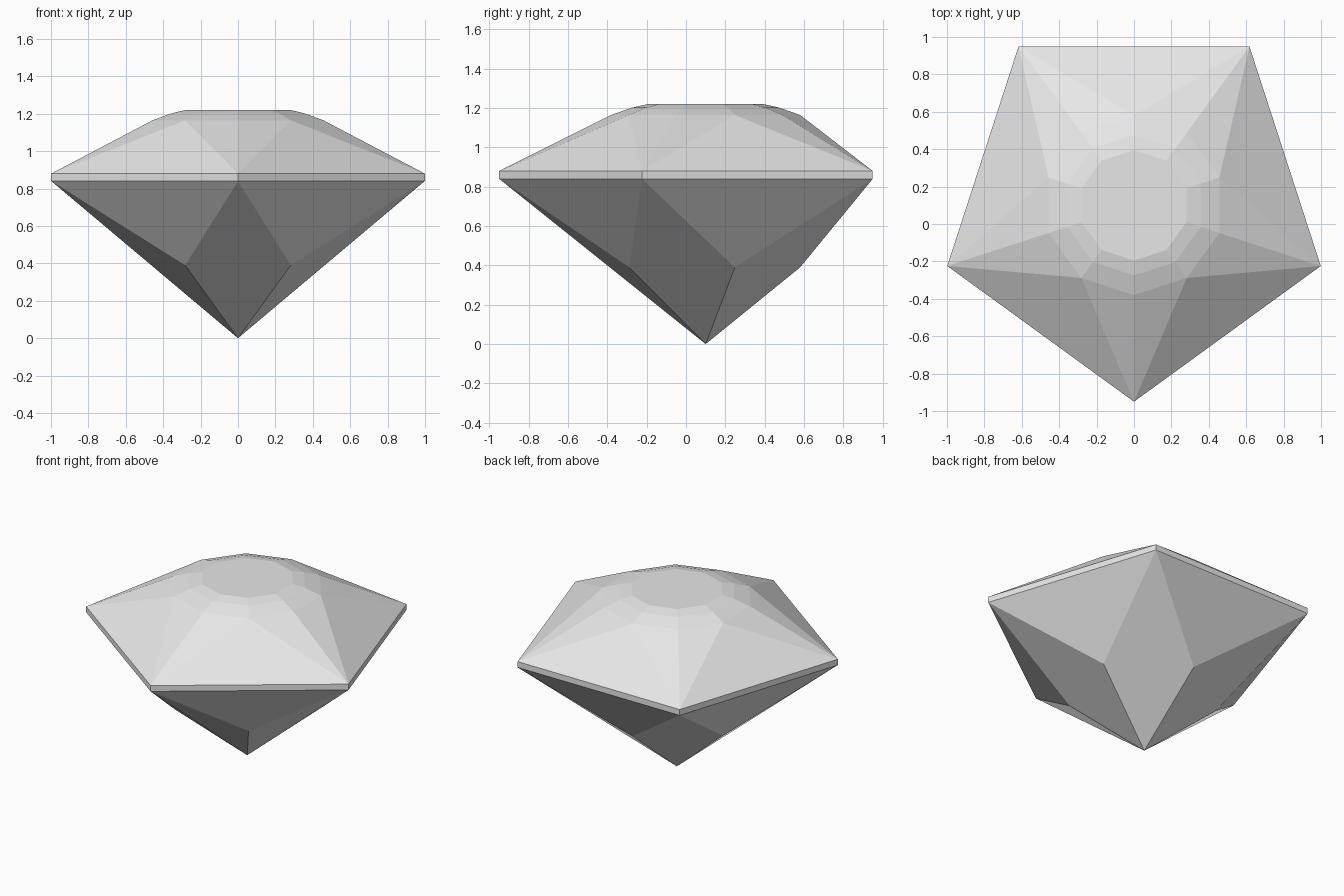
import bpy, bmesh
from math import pi, cos, sin

cube = bpy.data.objects.get("Cube")
if cube:
    bpy.data.objects.remove(cube)

SIDES = 5
CENTRE_Y = 0.1

mat = bpy.data.materials.new("pale_grey")
mat.use_nodes = True
grey = (0.8, 0.8, 0.8, 1)
mat.diffuse_color = grey
mat.node_tree.nodes["Principled BSDF"].inputs["Base Color"].default_value = grey

bm = bmesh.new()


def ring(count, radius, z, start):
    """Regular polygon of vertices around the gem's axis."""
    step = 2 * pi / count
    return [bm.verts.new((radius * cos(start + i * step),
                          CENTRE_Y + radius * sin(start + i * step), z))
            for i in range(count)]


def band(low, high):
    """Quads joining two rings of equal count."""
    n = len(low)
    for i in range(n):
        j = (i + 1) % n
        bm.faces.new((low[i], low[j], high[j], high[i]))


front = -pi / 2
culet = bm.verts.new((0, CENTRE_Y, 0))
pavilion = ring(SIDES, 0.48, 0.39, front + pi / SIDES)
girdle_low = ring(SIDES, 1.05, 0.84, front)
girdle_high = ring(SIDES, 1.05, 0.88, front)
# Crown rings alternate corner and edge directions
crown = ring(2 * SIDES, 0.48, 1.165, front)
bevel = ring(2 * SIDES, 0.375, 1.202, front)
table = ring(2 * SIDES, 0.295, 1.22, front)

band(girdle_low, girdle_high)
band(crown, bevel)
band(bevel, table)
bm.faces.new(table)

for i in range(SIDES):
    j = (i + 1) % SIDES
    edge = crown[2 * i + 1]
    # Pavilion: kite under each corner, triangle under each side
    bm.faces.new((girdle_low[i], pavilion[i - 1], culet, pavilion[i]))
    bm.faces.new((girdle_low[i], pavilion[i], girdle_low[j]))
    # Crown: one large facet per side and a ridge at each corner
    bm.faces.new((girdle_high[i], girdle_high[j], edge))
    bm.faces.new((girdle_high[i], edge, crown[2 * i]))
    bm.faces.new((girdle_high[i], crown[2 * i], crown[2 * i - 1]))

bmesh.ops.recalc_face_normals(bm, faces=bm.faces)
mesh = bpy.data.meshes.new("cut_gem")
bm.to_mesh(mesh)
bm.free()
mesh.materials.append(mat)
gem = bpy.data.objects.new("cut_gem", mesh)
bpy.context.collection.objects.link(gem)
